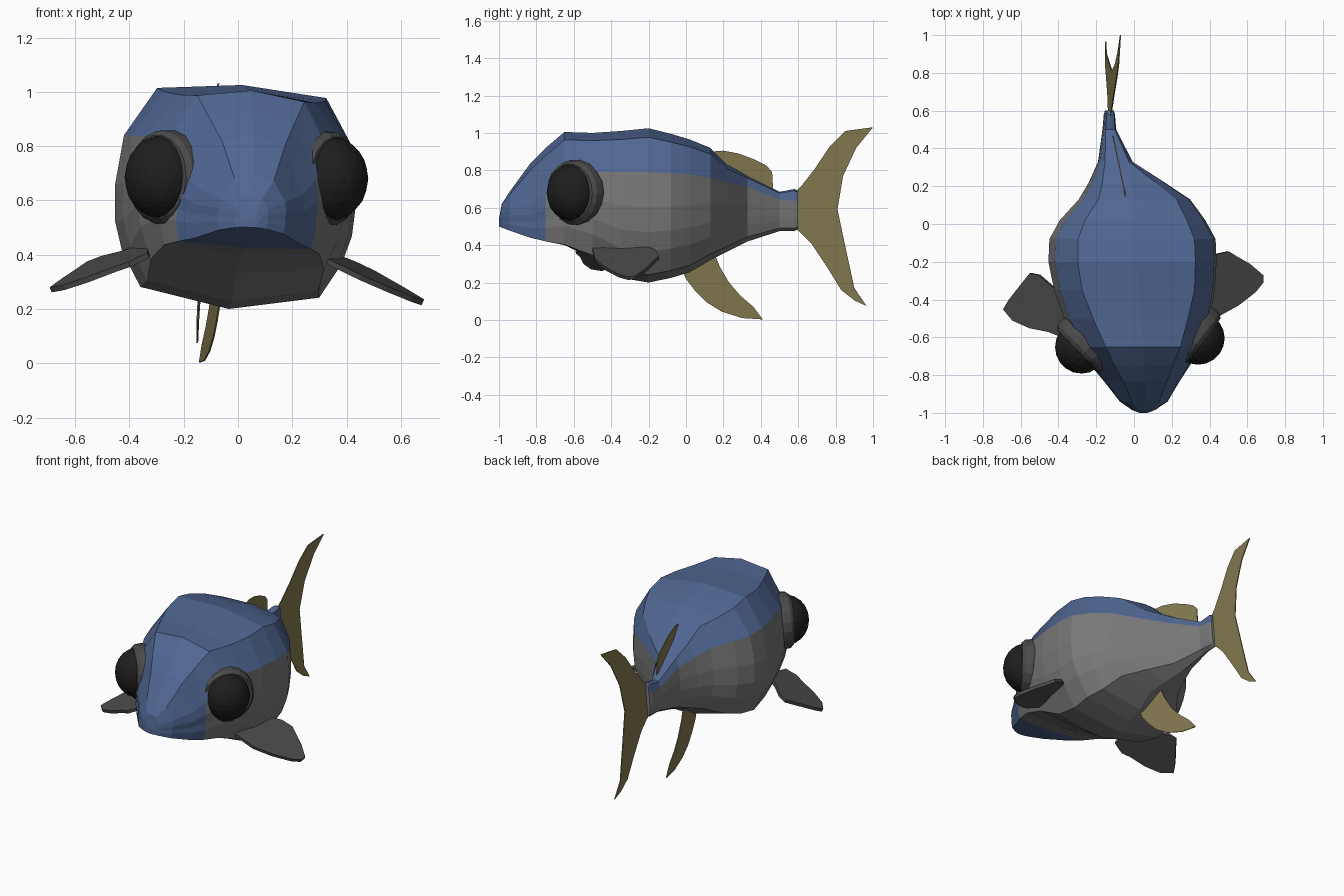
import bpy, bmesh, math
from mathutils import Vector, Matrix

if "Cube" in bpy.data.objects:
    bpy.data.objects.remove(bpy.data.objects["Cube"])


def material(name, rgb):
    m = bpy.data.materials.new(name)
    m.diffuse_color = (*rgb, 1)
    m.use_nodes = True
    m.node_tree.nodes["Principled BSDF"].inputs["Base Color"].default_value = m.diffuse_color
    return m


BLUE = material("back blue", (0.08, 0.135, 0.29))
GREY = material("side grey", (0.19, 0.19, 0.19))
DARK = material("fin grey", (0.07, 0.07, 0.07))
BLACK = material("eye black", (0.013, 0.013, 0.013))
GOLD = material("fin gold", (0.235, 0.195, 0.08))


def finish(name, bm, *mats):
    bmesh.ops.recalc_face_normals(bm, faces=bm.faces)
    me = bpy.data.meshes.new(name)
    bm.to_mesh(me)
    bm.free()
    for m in mats:
        me.materials.append(m)
    ob = bpy.data.objects.new(name, me)
    bpy.context.collection.objects.link(ob)
    return ob


def mix(a, b, t):
    return a + (b - a) * t


# Body stations: y, centre x, half width, top, colour line, bottom, jaw squareness
STATIONS = [
    (-1.0, .055, .02, .54, .52, .50, 1),
    (-.985, .055, .06, .62, .57, .495, 1),
    (-.94, .055, .125, .69, .60, .48, 1),
    (-.83, .045, .20, .84, .63, .445, 1),
    (-.75, .035, .26, .92, .69, .425, .9),
    (-.65, .025, .32, 1.005, .79, .40, .7),
    (-.50, .012, .385, 1.0, .815, .33, .4),
    (-.35, 0, .425, 1.01, .815, .225, 0),
    (-.20, -.01, .445, 1.025, .815, .20, 0),
    (-.08, -.01, .44, .995, .81, .225, 0),
    (.02, -.01, .385, .965, .80, .255, 0),
    (.13, 0, .295, .92, .775, .32, 0),
    (.22, -.04, .20, .83, .745, .365, 0),
    (.33, -.10, .09, .77, .715, .42, 0),
    (.50, -.13, .035, .685, .645, .475, 0),
    (.58, -.13, .028, .70, .64, .475, 0),
    (.60, -.13, .022, .69, .635, .485, 0),
]
ROLL = 0.06


def ring(cx, w, top, line, bot, k):
    """Cross-section running from the top, down the right side and up the left."""
    up = top - line
    dn = line - bot
    half = [
        (0, top),
        (mix(.70, .58, k), line + up * .86),
        (.95, line),
        (1.0, line - dn * .3),
        (.98, line - dn * .52),
        (mix(.91, 1.0, k), line - dn * .69),
        (mix(.74, .96, k), line - dn * mix(.9, .97, k)),
        (0, bot),
    ]
    pts = half + [(-x, z) for x, z in half[-2:0:-1]]
    return [(cx + x * w + ROLL * (z - .6), z - ROLL * x * w) for x, z in pts]


bm = bmesh.new()
rings = []
for y, *shape in STATIONS:
    rings.append([bm.verts.new((x, y, z)) for x, z in ring(*shape)])
n = len(rings[0])
for s in range(len(rings) - 1):
    for i in range(n):
        j = (i + 1) % n
        f = bm.faces.new((rings[s][i], rings[s][j], rings[s + 1][j], rings[s + 1][i]))
        on_back = i < 2 or i >= n - 2
        on_snout = STATIONS[s + 1][0] <= -.75
        f.material_index = 0 if on_back or on_snout else 1
bm.faces.new(rings[0])
bm.faces.new(rings[-1]).material_index = 1
finish("body", bm, BLUE, GREY)


# Eyes: ball set in a bevelled socket rim, facing outward and forward
def eye(side, centre, normal):
    nrm = Vector(normal).normalized()
    pos = Matrix.Translation(centre)
    bm = bmesh.new()
    bmesh.ops.create_icosphere(bm, subdivisions=3, radius=1)
    bmesh.ops.transform(bm, matrix=pos @ Matrix.Diagonal((.14, .14, .155, 1)), verts=bm.verts)
    finish(side + "_eye", bm, BLACK)

    turn = nrm.to_track_quat('Z', 'Y').to_matrix().to_4x4()
    bm = bmesh.new()
    loops = []
    for r, d in [(.165, -.09), (.177, -.03), (.172, .01), (.155, .03), (.12, .03)]:
        loops.append([bm.verts.new((r * math.cos(a * math.tau / 18),
                                    r * math.sin(a * math.tau / 18), d)) for a in range(18)])
    for a, b in zip(loops, loops[1:]):
        for i in range(18):
            j = (i + 1) % 18
            bm.faces.new((a[i], a[j], b[j], b[i]))
    bm.faces.new(loops[0])
    bm.faces.new(loops[-1])
    bmesh.ops.transform(bm, matrix=pos @ turn, verts=bm.verts)
    finish(side + "_eye_socket", bm, DARK)


eye("right", (.34, -.605, .68), (.79, -.61, 0))
eye("left", (-.278, -.652, .685), (-.71, -.70, .03))


# Fins: flat outlines laid on a slanted plane, with a little thickness
def fin(name, outline, place, mat, thick):
    bm = bmesh.new()
    bm.faces.new([bm.verts.new(place(*p)) for p in outline])
    ob = finish(name, bm, mat)
    mod = ob.modifiers.new("thickness", 'SOLIDIFY')
    mod.thickness = thick
    mod.offset = 0


# Upright fins, outlined in (y, z)
fin("tail_fin",
    [(.58, .68), (.62, .72), (.69, .81), (.77, .93), (.85, 1.01), (1.0, 1.03), (.91, .92),
     (.84, .77), (.81, .59), (.85, .40), (.90, .17), (.965, .075), (.90, .105), (.83, .16),
     (.75, .29), (.67, .41), (.61, .47), (.58, .49)],
    lambda y, z: (-.13 + .05 * (y - .6) + .08 * (z - .55), y, z), GOLD, .006)
fin("dorsal_fin",
    [(.08, .86), (.13, .90), (.20, .905), (.28, .89), (.36, .86), (.43, .825), (.46, .79),
     (.465, .70), (.30, .70), (.15, .80)],
    lambda y, z: (-.045 - .21 * (y - .15), y, z), GOLD, .006)
fin("anal_fin",
    [(-.02, .27), (.0, .22), (.05, .155), (.11, .095), (.19, .045), (.30, .01), (.41, .003),
     (.36, .07), (.29, .13), (.23, .20), (.18, .285), (.15, .36), (.06, .34)],
    lambda y, z: (-.068 - .16 * y + .04 * (z - .2), y, z), GOLD, .006)

# Side fins, outlined in (x, y)
fin("right_pectoral_fin",
    [(.33, -.25), (.43, -.16), (.50, -.145), (.54, -.17), (.61, -.21), (.68, -.27),
     (.68, -.31), (.64, -.36), (.55, -.43), (.45, -.485), (.33, -.50)],
    lambda x, y: (x, y, .38 - .5 * (x - .36) + .12 * (y + .33)), DARK, .02)
fin("left_pectoral_fin",
    [(-.33, -.57), (-.40, -.59), (-.45, -.57), (-.55, -.55), (-.64, -.51), (-.69, -.45),
     (-.66, -.40), (-.59, -.31), (-.55, -.26), (-.50, -.27), (-.43, -.33), (-.33, -.38)],
    lambda x, y: (x, y, .415 + .42 * (x + .36) + .2 * (y + .42)), DARK, .02)
